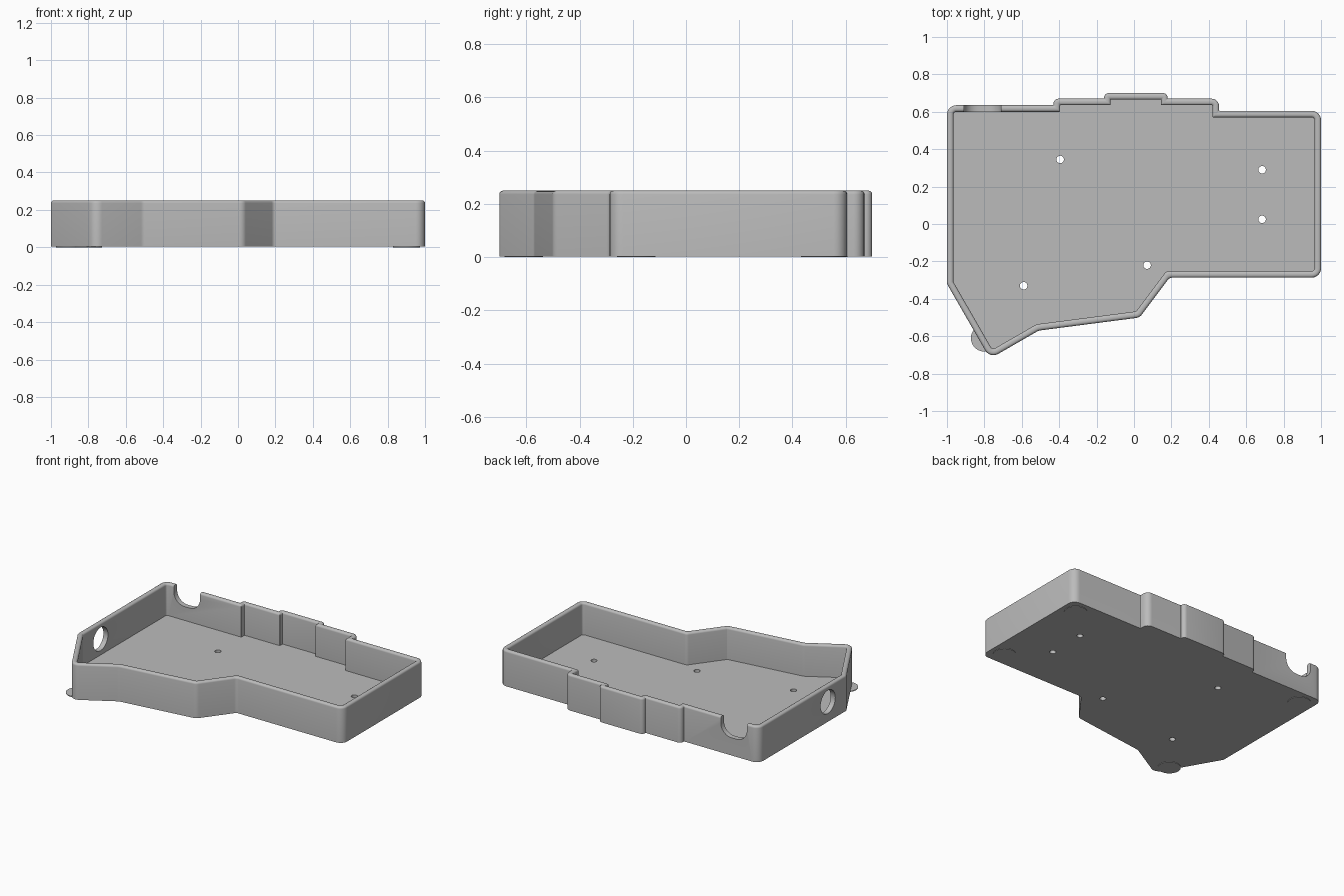
import bpy, bmesh, math
from mathutils import Vector

if "Cube" in bpy.data.objects:
    bpy.data.objects.remove(bpy.data.objects["Cube"], do_unlink=True)

TOP, BASE, FLOOR, WALL, EDGE = 0.25, 0.003, 0.03, 0.035, 0.014
SEG = 6

grey = bpy.data.materials.new("light_grey")
grey.use_nodes = True
grey.diffuse_color = (0.5, 0.5, 0.5, 1)
grey.node_tree.nodes["Principled BSDF"].inputs["Base Color"].default_value = (0.5, 0.5, 0.5, 1)

# Tray outline, clockwise from the back corner: x, y, corner radius
OUTLINE = [
    (-1, 0.635, 0.05), (-0.43, 0.635, 0.004), (-0.43, 0.67, 0.025),
    (-0.16, 0.67, 0.004), (-0.16, 0.70, 0.025), (0.18, 0.70, 0.025),
    (0.18, 0.67, 0.004), (0.455, 0.67, 0.04), (0.455, 0.605, 0.004),
    (1, 0.605, 0.05), (1, -0.287, 0.05), (0.19, -0.287, 0.03),
    (0.03, -0.5, 0.045), (-0.51, -0.57, 0.05), (-0.77, -0.72, 0.05),
    (-1, -0.32, 0.04),
]


def rounded(outline, inset=0.0):
    """Clockwise outline moved inwards by inset, with every corner rounded."""
    n = len(outline)
    pts = [Vector(p[:2]) for p in outline]
    corners = []
    for i, p in enumerate(pts):
        a = (p - pts[i - 1]).normalized()
        b = (pts[(i + 1) % n] - p).normalized()
        na, nb = Vector((a.y, -a.x)), Vector((b.y, -b.x))
        radius = outline[i][2]
        if a.cross(b) < 0:
            radius = max(0.004, radius - inset)
        corners.append((p + (na + nb) * inset / (1 + na.dot(nb)), a, b, radius))
    ring = []
    for p, a, b, r in corners:
        turn = math.atan2(a.cross(b), a.dot(b))
        side = math.copysign(1, turn)
        start = p - a * r * math.tan(abs(turn) / 2)
        arm = Vector((a.y, -a.x)) * side * r
        centre = start - arm
        for k in range(SEG + 1):
            t = turn * k / SEG
            c, s = math.cos(t), math.sin(t)
            ring.append(centre + Vector((arm.x * c - arm.y * s, arm.x * s + arm.y * c)))
    return ring


def skin(bm, rings):
    """Closed solid through matching rings, capped at both ends."""
    loops = [[bm.verts.new(p) for p in ring] for ring in rings]
    n = len(loops[0])
    for lo, hi in zip(loops, loops[1:]):
        for i in range(n):
            bm.faces.new((lo[i], lo[(i + 1) % n], hi[(i + 1) % n], hi[i]))
    bm.faces.new(loops[0])
    bm.faces.new(loops[-1])


def circle(radius, place, count=32):
    return [place(radius * math.cos(2 * math.pi * i / count),
                  radius * math.sin(2 * math.pi * i / count)) for i in range(count)]


def make(name, bm):
    bmesh.ops.recalc_face_normals(bm, faces=bm.faces)
    mesh = bpy.data.meshes.new(name)
    bm.to_mesh(mesh)
    bm.free()
    obj = bpy.data.objects.new(name, mesh)
    bpy.context.collection.objects.link(obj)
    mesh.materials.append(grey)
    return obj


# Tray: outer wall, rounded rim, inner wall and floor
profile = [(0, BASE)]
for k in range(5):
    t = math.pi / 2 * k / 4
    profile.append((EDGE * (1 - math.cos(t)), TOP - EDGE * (1 - math.sin(t))))
for k in range(5):
    t = math.pi / 2 * k / 4
    profile.append((WALL - EDGE * (1 - math.sin(t)), TOP - EDGE * (1 - math.cos(t))))
profile.append((WALL, FLOOR))
bm = bmesh.new()
skin(bm, [[(p.x, p.y, z) for p in rounded(OUTLINE, d)] for d, z in profile])
tray = make("tray", bm)

# Cutter: screw holes, round side port and rounded back notch
bm = bmesh.new()
for x, y in [(-0.395, 0.345), (0.685, 0.29), (0.685, 0.025), (0.07, -0.22), (-0.59, -0.33)]:
    skin(bm, [circle(0.02, lambda u, v: (x + u, y + v, z)) for z in (-0.05, 0.1)])
skin(bm, [circle(0.08, lambda u, v: (x, -0.12 + u, 0.14 + v)) for x in (-1.1, -0.9)])
notch = rounded([(-0.91, 0.4, 0.01), (-0.71, 0.4, 0.01), (-0.71, 0.125, 0.08), (-0.91, 0.125, 0.08)])
skin(bm, [[(p.x, y, p.y) for p in notch] for y in (0.55, 0.75)])
cutter = make("opening_cutter", bm)
cutter.hide_render = True

cut = tray.modifiers.new("openings", "BOOLEAN")
cut.operation = "DIFFERENCE"
cut.solver = "EXACT"
cut.object = cutter
bpy.ops.object.select_all(action="DESELECT")
bpy.context.view_layer.objects.active = tray
tray.select_set(True)
bpy.ops.object.modifier_apply(modifier=cut.name)
bpy.data.objects.remove(cutter, do_unlink=True)

# Thin round pads under the corners
bm = bmesh.new()
for x, y in [(0.9, 0.505), (0.9, -0.187), (-0.9, 0.535), (-0.8, -0.61)]:
    skin(bm, [circle(0.072, lambda u, v: (x + u, y + v, z)) for z in (0, 0.005)])
pads = make("foot_pads", bm)
pads.select_set(True)
bpy.ops.object.shade_smooth_by_angle(angle=math.radians(35))
